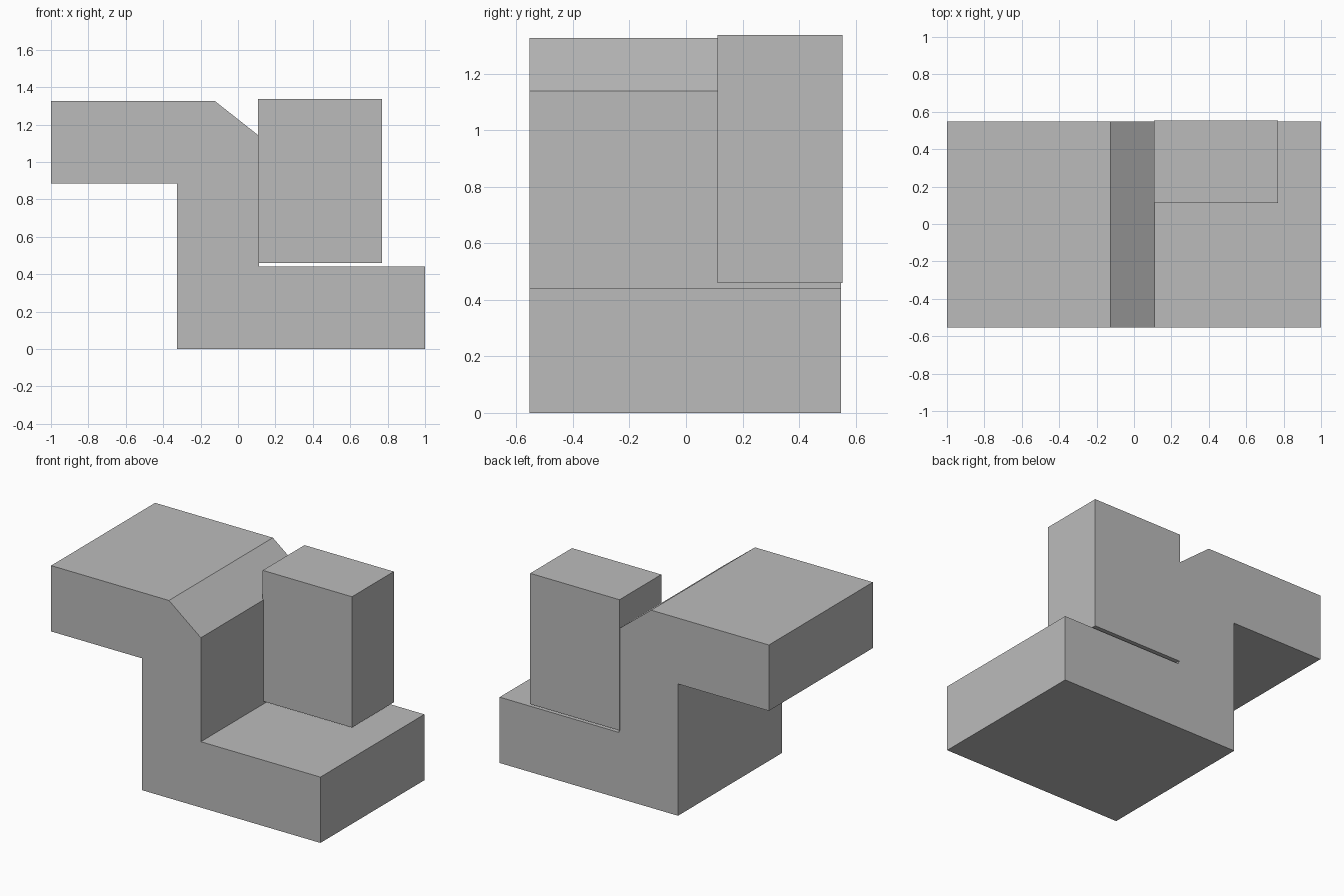
import bpy
import bmesh

cube = bpy.data.objects.get("Cube")
if cube:
    bpy.data.objects.remove(cube, do_unlink=True)

# Single plain grey
grey = bpy.data.materials.new("plain_grey")
grey.use_nodes = True
colour = (0.5, 0.5, 0.5, 1.0)
grey.diffuse_color = colour
grey.node_tree.nodes["Principled BSDF"].inputs["Base Color"].default_value = colour


def extrude_profile(name, profile, y_front, y_back):
    """Extrude an (x, z) outline along y into a closed solid."""
    bm = bmesh.new()
    face = bm.faces.new([bm.verts.new((x, y_front, z)) for x, z in profile])
    result = bmesh.ops.extrude_face_region(bm, geom=[face])
    moved = [v for v in result["geom"] if isinstance(v, bmesh.types.BMVert)]
    bmesh.ops.translate(bm, verts=moved, vec=(0, y_back - y_front, 0))
    bmesh.ops.recalc_face_normals(bm, faces=bm.faces[:])
    mesh = bpy.data.meshes.new(name)
    bm.to_mesh(mesh)
    bm.free()
    mesh.materials.append(grey)
    obj = bpy.data.objects.new(name, mesh)
    bpy.context.collection.objects.link(obj)
    return obj


# Stepped body with a chamfered upper corner
extrude_profile("stepped_body", [
    (-0.325, 0), (1, 0), (1, 0.442), (0.112, 0.442), (0.112, 1.14),
    (-0.125, 1.327), (-1, 1.327), (-1, 0.885), (-0.325, 0.885),
], -0.554, 0.549)

# Upright block in the rear inner corner, just above the step
extrude_profile("upright_block", [
    (0.106, 0.459), (0.769, 0.459), (0.769, 1.337), (0.106, 1.337),
], 0.111, 0.554)
